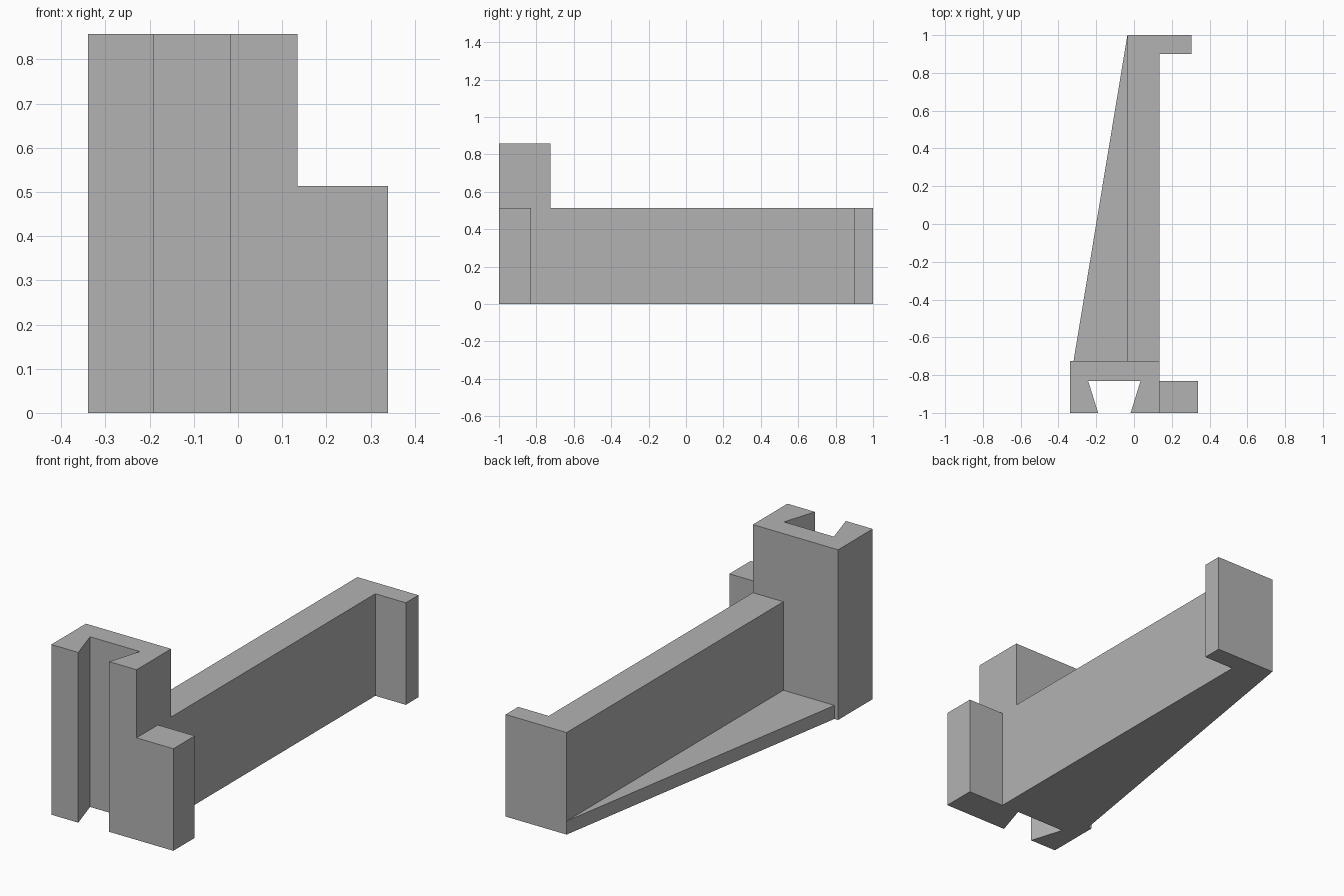
import bpy
import bmesh

cube = bpy.data.objects.get("Cube")
if cube:
    bpy.data.objects.remove(cube, do_unlink=True)

# Single flat grey
grey = bpy.data.materials.new("plain grey")
grey.use_nodes = True
colour = (0.45, 0.45, 0.45, 1)
grey.diffuse_color = colour
grey.node_tree.nodes["Principled BSDF"].inputs["Base Color"].default_value = colour


def prism(name, outline, height):
    """Extrude a plan outline (x, y) upwards from the ground."""
    mesh = bpy.data.meshes.new(name)
    bm = bmesh.new()
    base = bm.faces.new([bm.verts.new((x, y, 0)) for x, y in outline])
    top = bmesh.ops.extrude_face_region(bm, geom=[base])["geom"]
    verts = [g for g in top if isinstance(g, bmesh.types.BMVert)]
    bmesh.ops.translate(bm, verts=verts, vec=(0, 0, height))
    bmesh.ops.recalc_face_normals(bm, faces=bm.faces)
    bm.to_mesh(mesh)
    bm.free()
    mesh.materials.append(grey)
    obj = bpy.data.objects.new(name, mesh)
    bpy.context.collection.objects.link(obj)
    return obj


RIGHT, LEFT = -0.34, 0.135      # sides of the tall block
WALL = -0.035                   # right face of the long wall
BLOCK_BACK, SLOT_BACK = -0.725, -0.83
ARM_HEIGHT = 0.514

# Tall block with a dovetail slot open to the front
prism("dovetail_block", [
    (RIGHT, -1), (-0.19, -1), (-0.243, SLOT_BACK), (0.035, SLOT_BACK),
    (-0.018, -1), (LEFT, -1), (LEFT, BLOCK_BACK), (RIGHT, BLOCK_BACK)], 0.857)

# Short jaw beside the block
prism("front_jaw", [
    (LEFT, -1), (0.34, -1), (0.34, SLOT_BACK), (LEFT, SLOT_BACK)], ARM_HEIGHT)

# Long wall with its hooked back end
prism("arm_with_hook", [
    (WALL, BLOCK_BACK), (LEFT, BLOCK_BACK), (LEFT, 0.9), (0.305, 0.9),
    (0.305, 1), (WALL, 1)], ARM_HEIGHT)

# Thin triangular brace along the foot of the wall
prism("foot_brace", [
    (-0.32, BLOCK_BACK), (WALL, BLOCK_BACK), (WALL, 1)], 0.068)
